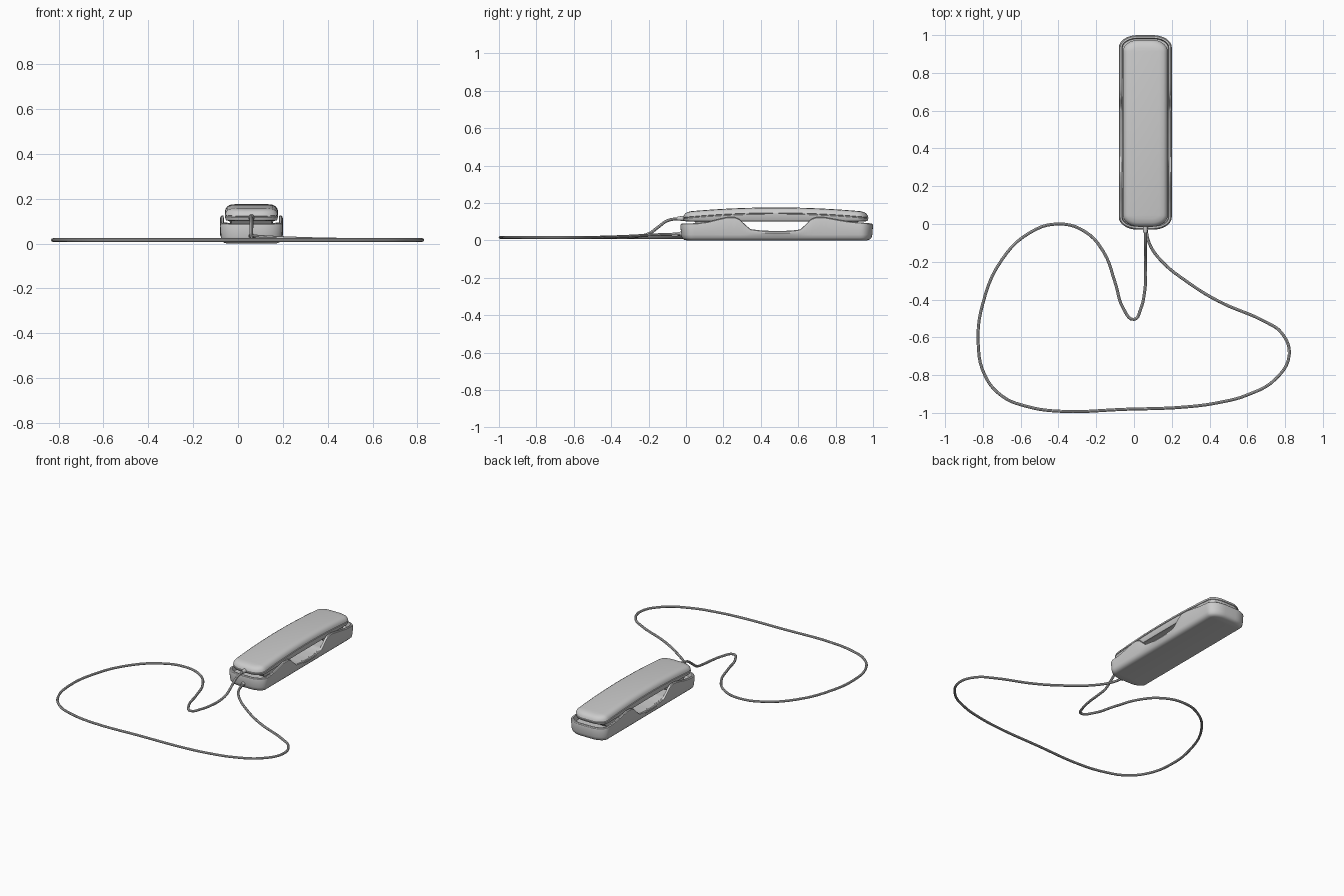
import bpy, bmesh
from math import sin, cos, pi

if "Cube" in bpy.data.objects:
    bpy.data.objects.remove(bpy.data.objects["Cube"])

CX = 0.06  # centre line of the phone body


def interp(table, y):
    if y <= table[0][0]:
        return table[0][1]
    for (a, za), (b, zb) in zip(table, table[1:]):
        if y <= b:
            return za + (zb - za) * (y - a) / (b - a)
    return table[-1][1]


def side_points(w, y0, y1, rx, ry, stations=64, arc=8):
    """Half outline (half width, y) of a rounded rectangle, front to back."""
    pts = [(w - rx + rx * sin(t), y0 + ry - ry * cos(t))
           for t in [pi / 2 * i / arc for i in range(arc)]]
    a, b = y0 + ry, y1 - ry
    pts += [(w, a + (b - a) * i / stations) for i in range(stations + 1)]
    pts += [(w - rx + rx * cos(t), y1 - ry + ry * sin(t))
            for t in [pi / 2 * i / arc for i in range(1, arc + 1)]]
    return pts


def shell(name, w, y0, y1, rx, ry, rings):
    """Loft stacked outlines; each ring is (inset, height function of y)."""
    bm = bmesh.new()
    loops = []
    for inset, height in rings:
        pts = side_points(w - inset, y0 + inset, y1 - inset, rx - inset, ry - inset)
        right = [bm.verts.new((CX + x, y, height(y))) for x, y in pts]
        left = [bm.verts.new((CX - x, y, height(y))) for x, y in pts]
        loops.append(right + left[::-1])
    n = len(loops[0])
    for lo, hi in zip(loops, loops[1:]):
        for i in range(n):
            j = (i + 1) % n
            bm.faces.new((lo[i], lo[j], hi[j], hi[i]))
    for ring in (loops[0], loops[-1]):
        for i in range(n // 2 - 1):
            bm.faces.new((ring[i], ring[i + 1], ring[n - 2 - i], ring[n - 1 - i]))
    bmesh.ops.recalc_face_normals(bm, faces=bm.faces)
    me = bpy.data.meshes.new(name)
    bm.to_mesh(me)
    bm.free()
    ob = bpy.data.objects.new(name, me)
    bpy.context.collection.objects.link(ob)
    smooth(ob)
    return ob


def smooth(ob):
    bpy.ops.object.select_all(action='DESELECT')
    ob.select_set(True)
    bpy.context.view_layer.objects.active = ob
    bpy.ops.object.shade_smooth_by_angle(angle=0.6)


# Cradle base with raised side walls, finger gap and recessed wells
rim = [(-0.03, 0.09), (0.06, 0.092), (0.12, 0.1), (0.18, 0.115), (0.22, 0.124),
       (0.26, 0.124), (0.285, 0.115), (0.31, 0.09), (0.345, 0.06), (0.40, 0.053),
       (0.48, 0.05), (0.56, 0.052), (0.61, 0.058), (0.64, 0.085), (0.67, 0.115),
       (0.70, 0.125), (0.74, 0.124), (0.80, 0.113), (0.87, 0.101), (1.0, 0.09)]


def top(y):
    return interp(rim, y)


def floor(y):
    return min(top(y) - 0.003, 0.06)


shell("cradle_base", 0.14, -0.03, 1.0, 0.10, 0.065, [
    (0.032, lambda y: 0.0), (0.018, lambda y: 0.004), (0.008, lambda y: 0.014),
    (0.004, lambda y: 0.03), (0.0, lambda y: top(y) - 0.012),
    (0.002, lambda y: top(y) - 0.004), (0.007, top), (0.016, top), (0.020, floor)])

# Handset with arched back, seam groove and ear and mouth pads underneath
pads = [(0.05, 0.10), (0.07, 0.068), (0.25, 0.068), (0.29, 0.105),
        (0.67, 0.105), (0.71, 0.068), (0.90, 0.068), (0.92, 0.10)]


def back(drop):
    return lambda y: 0.152 + 0.024 * (1 - ((y - 0.48) / 0.495) ** 2) - drop


shell("handset", 0.118, -0.015, 0.975, 0.085, 0.06, [
    (0.028, lambda y: interp(pads, y)), (0.020, lambda y: 0.101),
    (0.006, lambda y: 0.103), (0.002, lambda y: 0.109),
    (0.0, back(0.036)), (0.004, back(0.034)), (0.004, back(0.031)), (0.0, back(0.029)),
    (0.003, back(0.020)), (0.010, back(0.010)), (0.022, back(0.003)), (0.045, back(0.0))])


# Cord lying on the table from handset to base
path = [(0.06, 0.02, 0.118), (0.06, -0.05, 0.115), (0.06, -0.1, 0.105), (0.06, -0.15, 0.07),
        (0.06, -0.2, 0.035), (0.062, -0.27, 0.02), (0.056, -0.36, 0.016), (0.035, -0.45, 0.016),
        (0.0, -0.505, 0.016), (-0.055, -0.45, 0.016), (-0.1, -0.31, 0.016),
        (-0.16, -0.15, 0.016), (-0.26, -0.04, 0.016), (-0.4, 0.0, 0.016),
        (-0.55, -0.045, 0.016), (-0.7, -0.19, 0.016), (-0.8, -0.42, 0.016),
        (-0.825, -0.63, 0.016), (-0.79, -0.8, 0.016), (-0.7, -0.91, 0.016),
        (-0.57, -0.965, 0.016), (-0.4, -0.991, 0.016), (-0.05, -0.981, 0.016),
        (0.28, -0.968, 0.016), (0.45, -0.945, 0.016), (0.6, -0.905, 0.016),
        (0.75, -0.82, 0.016), (0.822, -0.69, 0.016), (0.78, -0.575, 0.016),
        (0.70, -0.52, 0.016), (0.45, -0.41, 0.018), (0.28, -0.305, 0.022),
        (0.14, -0.19, 0.028), (0.08, -0.1, 0.032), (0.06, 0.0, 0.034)]
cu = bpy.data.curves.new("cord", 'CURVE')
cu.dimensions = '3D'
cu.bevel_depth = 0.008
cu.bevel_resolution = 2
cu.resolution_u = 5
cu.use_fill_caps = True
sp = cu.splines.new('BEZIER')
sp.bezier_points.add(len(path) - 1)
for bp, p in zip(sp.bezier_points, path):
    bp.co = p
    bp.handle_left_type = bp.handle_right_type = 'AUTO'
cord = bpy.data.objects.new("cord", cu)
bpy.context.collection.objects.link(cord)
bpy.ops.object.select_all(action='DESELECT')
cord.select_set(True)
bpy.context.view_layer.objects.active = cord
bpy.ops.object.convert(target='MESH')
smooth(bpy.context.object)

# Strain relief plugs at both cord ends
for name, z in (("handset_plug", 0.117), ("base_plug", 0.034)):
    bpy.ops.mesh.primitive_cone_add(vertices=16, radius1=0.014, radius2=0.011, depth=0.04,
                                    location=(CX, -0.025, z), rotation=(pi / 2, 0, 0))
    bpy.context.object.name = name
    smooth(bpy.context.object)
